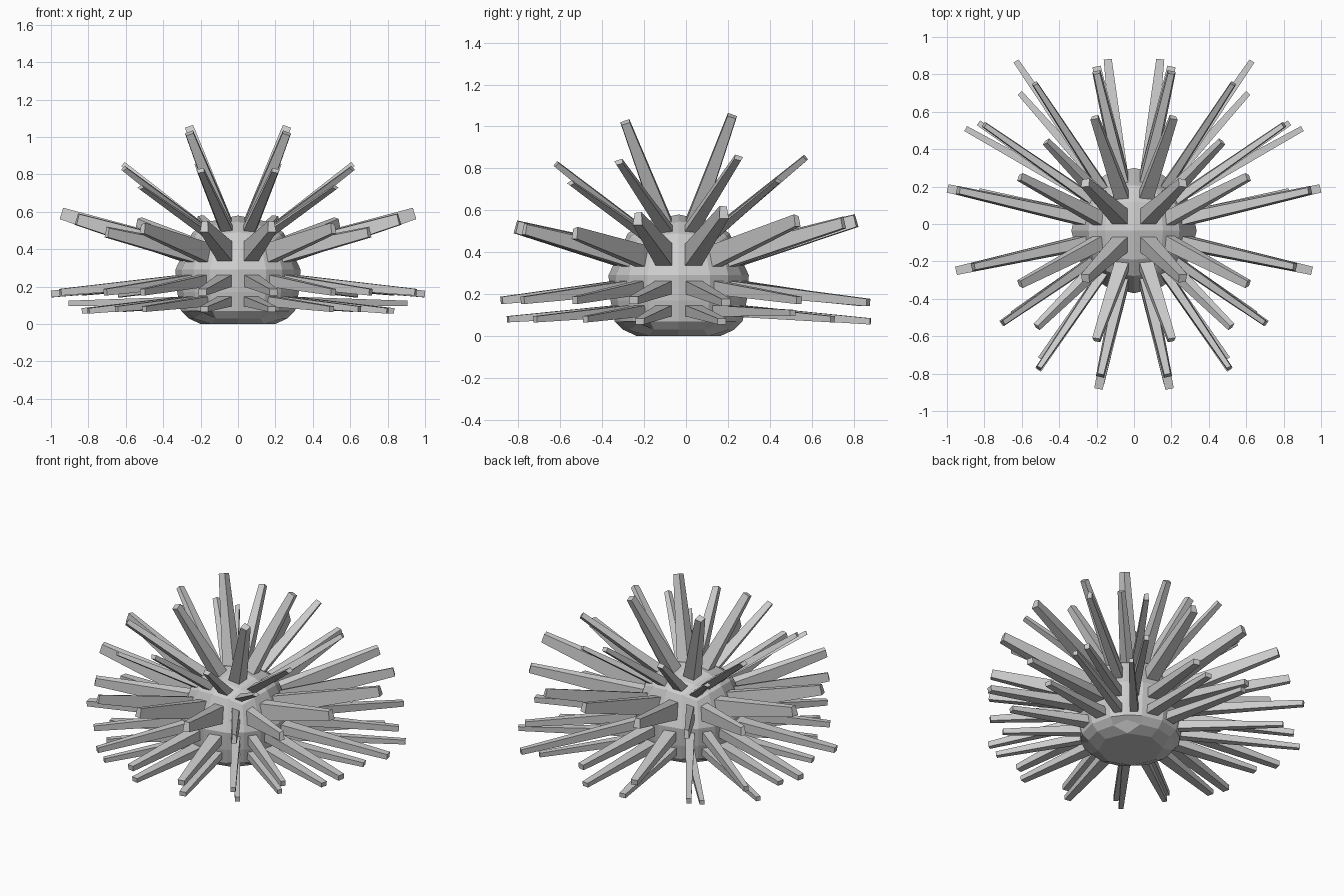
import bpy, bmesh
from mathutils import Vector

if "Cube" in bpy.data.objects:
    bpy.data.objects.remove(bpy.data.objects["Cube"])

CY, CZ, R, H = -0.035, 0.29, 0.335, 0.29
# body rings below the shoulder: cube level -> (radius, height)
RINGS = {1: (0.335, 0.29), 0: (0.325, 0.17), -1: (0.305, 0.07), -2: (0.265, 0.03)}


def make_object(name, bm):
    bmesh.ops.recalc_face_normals(bm, faces=bm.faces[:])
    me = bpy.data.meshes.new(name)
    bm.to_mesh(me)
    bm.free()
    ob = bpy.data.objects.new(name, me)
    bpy.context.collection.objects.link(ob)
    return ob


def body_point(co):
    level = round(co.z * 2)
    if level == 2:  # domed top
        d = Vector((co.x, co.y, 0.95)).normalized()
        return Vector((d.x * R, d.y * R + CY, d.z * H + CZ))
    r, z = RINGS[level]
    flat = Vector((co.x, co.y, 0))
    size = max(abs(co.x), abs(co.y))
    if level == -2:  # flat underside with raised corners
        if size < 0.9:
            r, z = 0.4, 0.0
        elif min(abs(co.x), abs(co.y)) > 0.9:
            z = 0.06
    d = flat.normalized() * r * size if size > 0 else flat
    return Vector((d.x, d.y + CY, z))


# spike tips, right half only (left is mirrored), keyed by body grid cell
TIPS = {
    (1, 1, 4): (.26, .22, 1.05), (1, -1, 4): (.26, -.29, 1.02),
    (3, 1, 4): (.61, .25, .85), (3, -1, 4): (.61, -.32, .83),
    (1, 3, 4): (.21, .57, .85), (1, -3, 4): (.20, -.62, .82),
    (3, 3, 4): (.47, .44, .74), (3, -3, 4): (.52, -.55, .73),
}
AROUND = [(1, -4), (3, -4), (4, -3), (4, -1), (4, 1), (4, 3), (3, 4), (1, 4)]
ROWS = {
    3: [(.18, -.81, .52), (.51, -.77, .51), (.70, -.53, .49), (.86, -.23, .56),
        (.94, .18, .59), (.80, .53, .55), (.53, .75, .54), (.20, .81, .55)],
    1: [(.19, -.88, .17), (.51, -.78, .17), (.71, -.53, .17), (.95, -.25, .17),
        (.995, .19, .16), (.83, .54, .17), (.63, .87, .16), (.20, .84, .16)],
    -1: [(.18, -.85, .08), (.50, -.72, .08), (.65, -.48, .08), (.80, -.22, .07),
         (.83, .17, .07), (.90, .51, .11), (.61, .70, .08), (.14, .88, .07)],
}
for row, tips in ROWS.items():
    for (cx, cy), tip in zip(AROUND, tips):
        TIPS[(cx, cy, row)] = tip

# gridded cube
body = bmesh.new()
bmesh.ops.create_cube(body, size=2)
bmesh.ops.subdivide_edges(body, edges=body.edges[:], cuts=3, use_grid_fill=True)

# remember the cell of each face, then round the cube into the body
cells = []
for f in body.faces:
    c = f.calc_center_median()
    cells.append((f, tuple(round(v * 4) for v in c)))
for v in body.verts:
    v.co = body_point(v.co)

# tapered four-sided spikes growing out of the body faces
spikes = bmesh.new()
for f, (cx, cy, cz) in cells:
    tip = TIPS.get((abs(cx), cy, cz))
    if tip is None:
        continue
    tip = Vector((tip[0] * (1 if cx > 0 else -1), tip[1], tip[2]))
    mid = f.calc_center_median()
    axis = (tip - mid).normalized()
    base, end = [], []
    for v in f.verts:
        off = (v.co - mid) * 0.53
        across = off - axis * off.dot(axis)
        base.append(spikes.verts.new(mid + off - axis * 0.01))
        end.append(spikes.verts.new(tip + across * 0.55))
    spikes.faces.new(base[::-1])
    spikes.faces.new(end)
    for i in range(4):
        j = (i + 1) % 4
        spikes.faces.new((base[i], base[j], end[j], end[i]))

make_object("urchin_body", body)
make_object("spikes", spikes)
